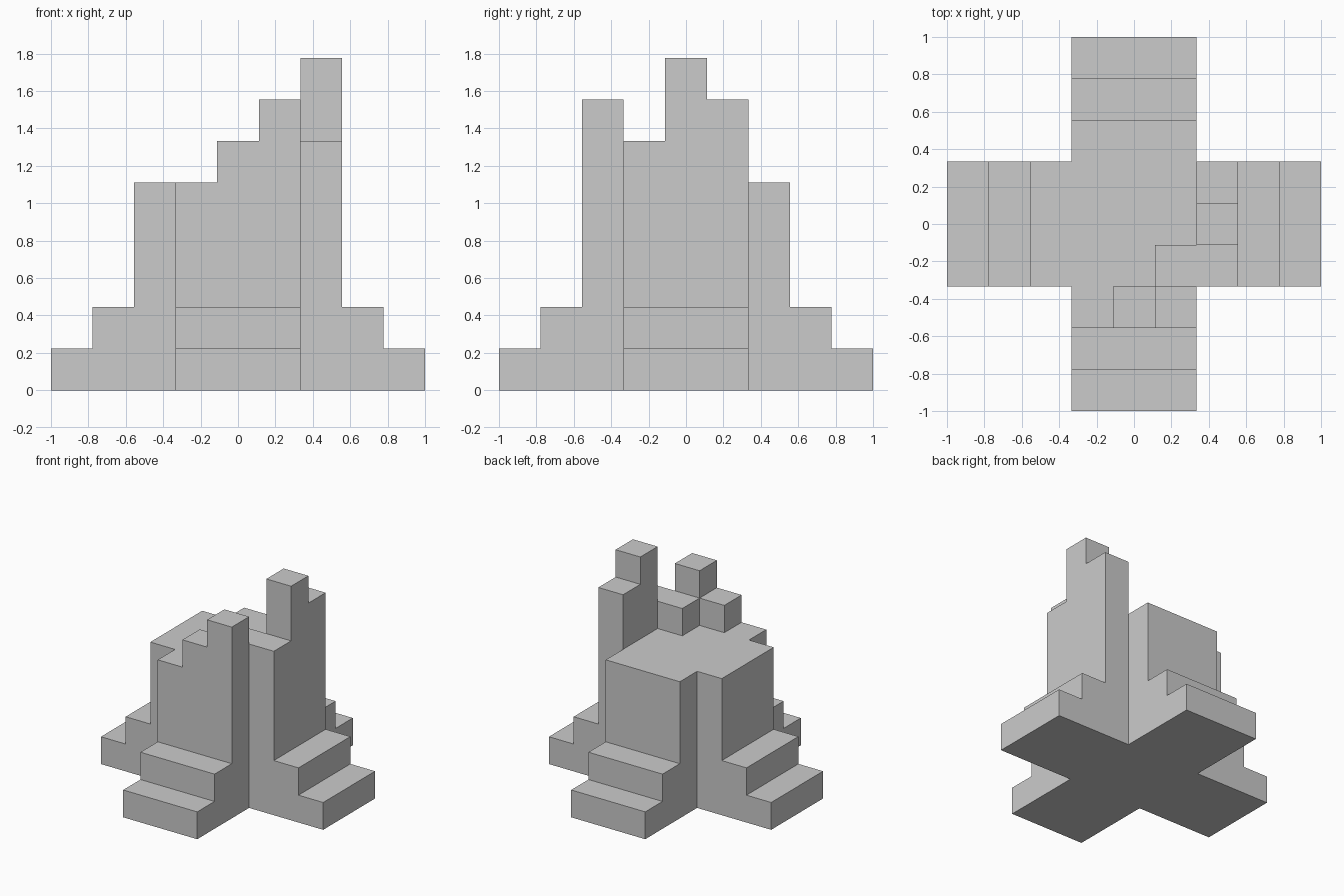
import bpy, bmesh, math

if "Cube" in bpy.data.objects:
    bpy.data.objects.remove(bpy.data.objects["Cube"])

U = 2 / 9          # one block; the plan is a 9 x 9 grid of blocks
heights = {}       # (column, row) -> height in blocks


def fill(cols, rows, h):
    for i in cols:
        for j in rows:
            heights[i, j] = h


# Central core, then four arms stepping down 5, 2, 1 blocks
mid = range(3, 6)
fill(mid, mid, 5)
for d, h in ((2, 5), (3, 2), (4, 1)):
    for s in (-1, 1):
        fill([4 + s * d], mid, h)
        fill(mid, [4 + s * d], h)

# Spiral of rising blocks along the front and right edges
heights.update({(4, 2): 6, (5, 2): 7, (5, 3): 6,
                (6, 3): 6, (6, 4): 8, (6, 5): 7})

bm = bmesh.new()


def quad(*pts):
    bm.faces.new([bm.verts.new((x * U - 1, y * U - 1, z * U)) for x, y, z in pts])


# Outer skin: top, underside and exposed walls of every column
for (i, j), h in heights.items():
    c = [(i, j), (i + 1, j), (i + 1, j + 1), (i, j + 1)]
    quad(*[(x, y, h) for x, y in c])
    quad(*[(x, y, 0) for x, y in reversed(c)])
    for k, (di, dj) in enumerate(((0, -1), (1, 0), (0, 1), (-1, 0))):
        (ax, ay), (bx, by) = c[k], c[(k + 1) % 4]
        for z in range(heights.get((i + di, j + dj), 0), h):
            quad((ax, ay, z), (bx, by, z), (bx, by, z + 1), (ax, ay, z + 1))

# Weld the blocks and merge flat areas into clean faces
bmesh.ops.remove_doubles(bm, verts=bm.verts[:], dist=1e-4)
bmesh.ops.dissolve_limit(bm, angle_limit=math.radians(1),
                         verts=bm.verts[:], edges=bm.edges[:])
bmesh.ops.recalc_face_normals(bm, faces=bm.faces[:])

mesh = bpy.data.meshes.new("stepped_tower")
bm.to_mesh(mesh)
bm.free()
tower = bpy.data.objects.new("stepped_tower", mesh)
bpy.context.collection.objects.link(tower)
